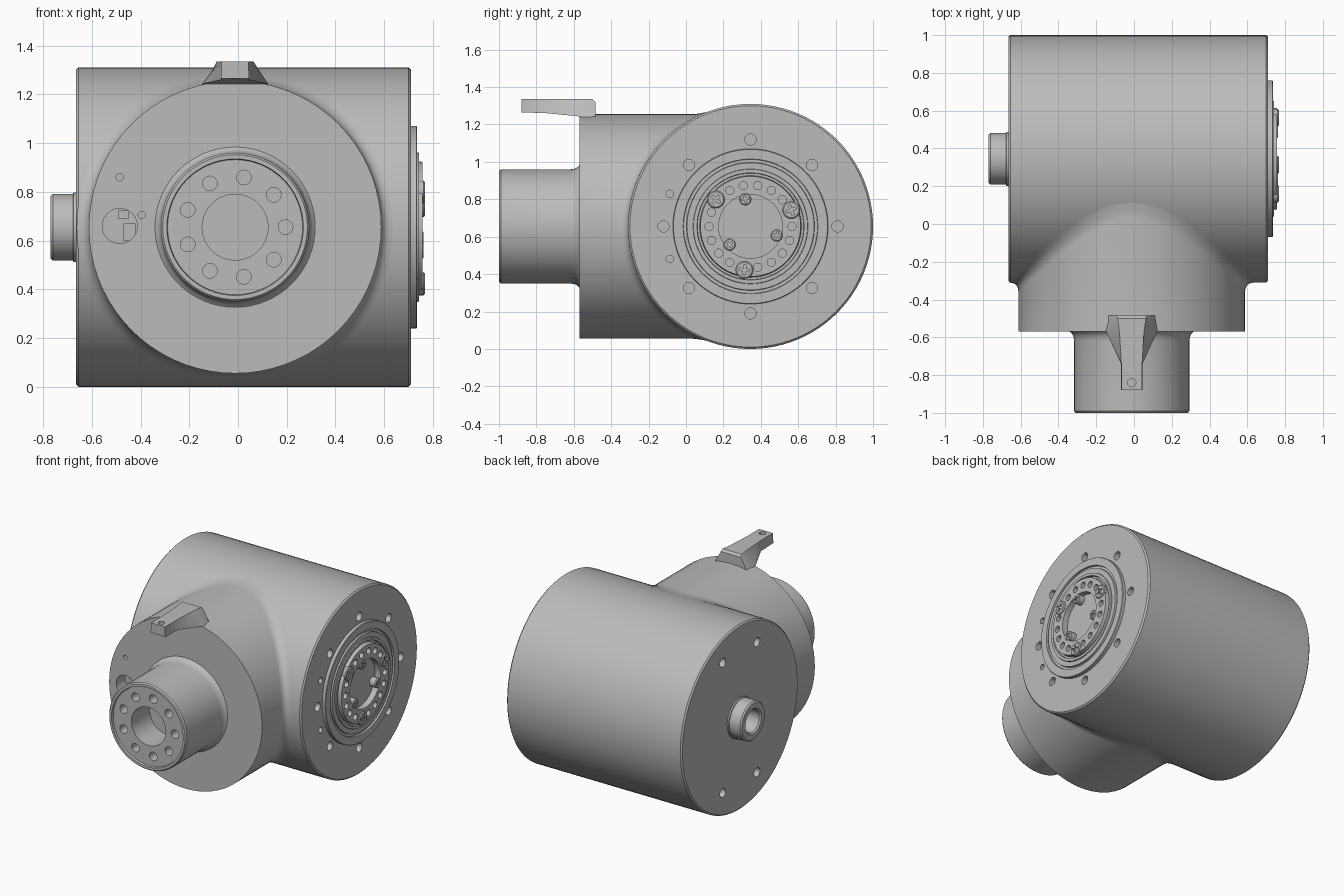
import bpy, bmesh
from math import sin, cos, pi, sqrt, radians
from mathutils import Matrix, Vector

if "Cube" in bpy.data.objects:
    bpy.data.objects.remove(bpy.data.objects["Cube"])

grey = bpy.data.materials.new("machined_grey")
grey.use_nodes = True
grey.diffuse_color = (0.5, 0.5, 0.5, 1)
grey.node_tree.nodes["Principled BSDF"].inputs["Base Color"].default_value = (0.5, 0.5, 0.5, 1)

BODY_Y, MID_Z, NECK_X = 0.345, 0.655, -0.012
BODY_R, NECK_R, FILLET = 0.655, 0.6, 0.05


def finish(name, bm):
    bmesh.ops.recalc_face_normals(bm, faces=bm.faces[:])
    mesh = bpy.data.meshes.new(name)
    bm.to_mesh(mesh)
    bm.free()
    mesh.materials.append(grey)
    ob = bpy.data.objects.new(name, mesh)
    bpy.context.scene.collection.objects.link(ob)
    return ob


def skin(name, rings):
    """Join rings of points with quads and cap both ends."""
    bm = bmesh.new()
    loops = [[bm.verts.new(p) for p in ring] for ring in rings]
    n = len(loops[0])
    for a, b in zip(loops, loops[1:]):
        for i in range(n):
            j = (i + 1) % n
            bm.faces.new((a[i], a[j], b[j], b[i]))
    bm.faces.new(loops[0])
    bm.faces.new(loops[-1])
    return finish(name, bm)


def lathe(name, profile, axis, centre=(0, 0, 0), n=64):
    """Turn (radius, position) pairs round the x or y axis."""
    def point(r, a, t):
        v = (a, r * cos(t), r * sin(t)) if axis == 'X' else (r * cos(t), a, r * sin(t))
        return Vector(centre) + Vector(v)
    return skin(name, [[point(r, a, 2 * pi * i / n) for i in range(n)] for r, a in profile])


def cut(ob, bm):
    """Subtract a mesh from an object and drop the cutter."""
    cutter = finish("cutter", bm)
    cutter.hide_render = True
    mod = ob.modifiers.new("cut", 'BOOLEAN')
    mod.operation, mod.solver, mod.object = 'DIFFERENCE', 'EXACT', cutter
    mod.use_self = True
    bpy.context.view_layer.objects.active = ob
    bpy.ops.object.modifier_apply(modifier=mod.name)
    bpy.data.objects.remove(cutter)


def drill(ob, axis, holes):
    """Holes are (centre, radius, depth), the depth reaching both ways."""
    turn = {'X': Matrix.Rotation(pi / 2, 4, 'Y'), 'Y': Matrix.Rotation(pi / 2, 4, 'X'),
            'Z': Matrix.Identity(4)}[axis]
    bm = bmesh.new()
    for c, r, depth in holes:
        bmesh.ops.create_cone(bm, cap_ends=True, segments=24, radius1=r, radius2=r,
                              depth=2 * depth, matrix=Matrix.Translation(c) @ turn)
    cut(ob, bm)


def box(bm, centre, size, turn=Matrix.Identity(4)):
    bmesh.ops.create_cube(bm, size=1, matrix=Matrix.Translation(centre) @ turn
                          @ Matrix.Diagonal((*size, 1)))


def on_side(x, r, deg):
    return (x, BODY_Y + r * cos(radians(deg)), MID_Z + r * sin(radians(deg)))


def on_front(y, r, deg):
    return (NECK_X + r * cos(radians(deg)), y, MID_Z + r * sin(radians(deg)))


side_axis, front_axis = (0, BODY_Y, MID_Z), (NECK_X, 0, MID_Z)

# Main housing with bolt holes in both ends
body = lathe("main_housing", [(BODY_R - 0.01, -0.665), (BODY_R, -0.655), (BODY_R, 0.70),
                              (BODY_R - 0.01, 0.71)], 'X', side_axis, 96)
holes = [(on_side(0.71, 0.465, 45 * i), 0.03, 0.06) for i in range(8)]
holes += [(on_side(0.71, 0.465, 180 + s * 22), 0.02, 0.06) for s in (-1, 1)]
holes += [(on_side(-0.665, 0.5, d), 0.032, 0.08) for d in (67.5, 112.5, 247.5, 292.5)]
holes.append((on_side(-0.665, 0, 0), 0.1, 0.1))
drill(body, 'X', holes)


# Neck housing, flowing into the main housing through a fillet
def meet(rho, t):
    return BODY_Y - sqrt(BODY_R ** 2 - (rho * sin(t)) ** 2)


def neck_ring(radius, y_at, n=72):
    ts = [2 * pi * i / n for i in range(n)]
    return [(NECK_X + radius * cos(t), y_at(t), MID_Z + radius * sin(t)) for t in ts]


rings = [neck_ring(NECK_R, lambda t: -0.57)]
for k in range(7):
    u = k / 6
    rings.append(neck_ring(NECK_R + FILLET * u * u, lambda t: (1 - u) ** 2 * (meet(NECK_R, t) - FILLET)
                           + 2 * u * (1 - u) * meet(NECK_R, t)
                           + u * u * meet(NECK_R + FILLET, t)))
rings.append(neck_ring(0.5, lambda t: 0.2))
neck = skin("neck_housing", rings)
drill(neck, 'Y', [((-0.485, -0.57, 0.66), 0.072, 0.1), ((-0.485, -0.57, 0.86), 0.015, 0.05),
                  ((-0.395, -0.57, 0.705), 0.015, 0.05)])

# Small parts inside the round port
bm = bmesh.new()
box(bm, (-0.445, -0.5, 0.635), (0.05, 0.08, 0.07))
box(bm, (-0.47, -0.49, 0.705), (0.04, 0.06, 0.035))
finish("port_blocks", bm)

# Output shaft with rim, bore and a ring of nine holes
shaft = lathe("output_shaft", [(0.135, -0.78), (0.135, -0.985), (0.277, -0.985), (0.28, -1.0),
                               (0.297, -1.0), (0.305, -0.99), (0.305, -0.62), (0.308, -0.597),
                               (0.316, -0.58), (0.33, -0.569), (0.33, -0.53)], 'Y', front_axis)
drill(shaft, 'Y', [(on_front(-0.985, 0.207, 40 * i), 0.03, 0.08) for i in range(9)])

# Stepped flange with grooves on the left end
flange = lathe("flange", [(0.17, 0.715), (0.17, 0.757), (0.268, 0.757), (0.272, 0.725),
                          (0.284, 0.725), (0.286, 0.742), (0.305, 0.742), (0.307, 0.735),
                          (0.34, 0.735), (0.342, 0.722), (0.358, 0.722), (0.36, 0.735),
                          (0.412, 0.735), (0.415, 0.732), (0.415, 0.70)], 'X', side_axis, 96)
drill(flange, 'X', [(on_side(0.757, 0.222, 20 * i), 0.022, 0.03)
                    for i in range(18) if i % 6 != 1])


# Cross-head screws
def screw(name, r, deg, radius, base, top):
    c = on_side(0, r, deg)
    ob = lathe(name, [(radius, base), (radius, top - 0.006), (radius - 0.006, top)], 'X', c, 24)
    bm = bmesh.new()
    for extra in (0, 90):
        box(bm, (top, c[1], c[2]), (0.02, radius * 1.2, radius * 0.28),
            Matrix.Rotation(radians(deg + extra), 4, 'X'))
    cut(ob, bm)


for i in range(3):
    screw("outer_screw", 0.235, 22 + 120 * i, 0.047, 0.74, 0.767)
    screw("inner_screw", 0.148, 101 + 120 * i, 0.033, 0.71, 0.762)

# Hollow boss on the right end
lathe("hollow_boss", [(0.143, -0.6), (0.143, -0.675), (0.137, -0.678), (0.137, -0.76),
                      (0.127, -0.77), (0.09, -0.77), (0.08, -0.76), (0.08, -0.62)],
      'X', side_axis, 48)

# Bracket: trapezoid sections of (y, bottom half width, top half width, bottom, top)
sections = [(-0.88, 0.057, 0.055, 1.265, 1.335), (-0.74, 0.057, 0.055, 1.26, 1.335),
            (-0.57, 0.135, 0.065, 1.243, 1.335), (-0.50, 0.135, 0.075, 1.22, 1.335),
            (-0.485, 0.135, 0.078, 1.22, 1.32)]
bracket = skin("bracket", [[(NECK_X - b, y, lo), (NECK_X + b, y, lo), (NECK_X + t, y, hi),
                            (NECK_X - t, y, hi)] for y, b, t, lo, hi in sections])
drill(bracket, 'Z', [((NECK_X, -0.84, 1.3), 0.022, 0.1)])

# Smooth the turned surfaces and keep the edges crisp
bpy.ops.object.select_all(action='DESELECT')
for ob in bpy.context.scene.objects:
    if ob.type == 'MESH' and grey.name in ob.data.materials:
        ob.select_set(True)
        bpy.context.view_layer.objects.active = ob
bpy.ops.object.shade_smooth_by_angle(angle=radians(28))
